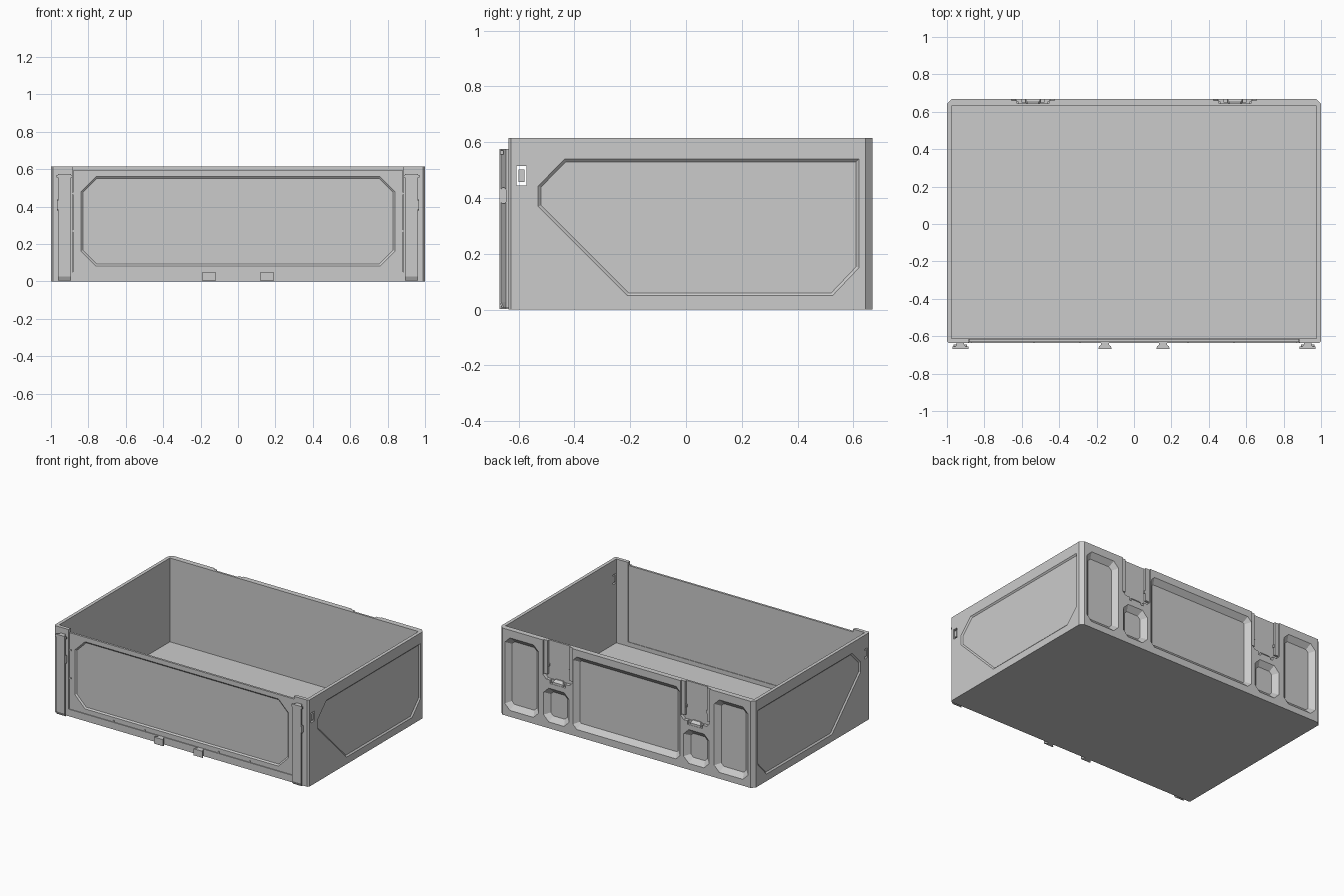
import bpy, bmesh
from mathutils import Vector

if "Cube" in bpy.data.objects:
    bpy.data.objects.remove(bpy.data.objects["Cube"])

H = 0.615            # overall height
FRONT, BACK = -0.637, 0.669


def loft(name, rings):
    """Closed solid through rings of 3D points (equal counts)."""
    bm = bmesh.new()
    vs = [[bm.verts.new(p) for p in r] for r in rings]
    n = len(rings[0])
    for a, b in zip(vs, vs[1:]):
        for i in range(n):
            j = (i + 1) % n
            bm.faces.new((a[i], a[j], b[j], b[i]))
    bm.faces.new(vs[0])
    bm.faces.new(vs[-1][::-1])
    bmesh.ops.recalc_face_normals(bm, faces=bm.faces)
    me = bpy.data.meshes.new(name)
    bm.to_mesh(me)
    bm.free()
    ob = bpy.data.objects.new(name, me)
    bpy.context.collection.objects.link(ob)
    return ob


def box(name, x, y, z):
    ring = lambda h: [(x[0], y[0], h), (x[1], y[0], h), (x[1], y[1], h), (x[0], y[1], h)]
    return loft(name, [ring(z[0]), ring(z[1])])


def cut(target, cutter):
    cutter.hide_render = True
    m = target.modifiers.new("cut", 'BOOLEAN')
    m.operation, m.solver, m.object = 'DIFFERENCE', 'EXACT', cutter
    bpy.context.view_layer.objects.active = target
    bpy.ops.object.modifier_apply(modifier=m.name)
    bpy.data.objects.remove(cutter)


def chamfered(a0, a1, b0, b1, c):
    """Octagon outline, counter-clockwise."""
    return [(a0 + c, b0), (a1 - c, b0), (a1, b0 + c), (a1, b1 - c),
            (a1 - c, b1), (a0 + c, b1), (a0, b1 - c), (a0, b0 + c)]


def inset(pts, d):
    """Move every edge of a convex counter-clockwise outline inwards by d."""
    out = []
    for i in range(len(pts)):
        p, q, r = Vector(pts[i - 1]), Vector(pts[i]), Vector(pts[(i + 1) % len(pts)])
        u, v = (q - p).normalized(), (r - q).normalized()
        n1, n2 = Vector((-u.y, u.x)), Vector((-v.y, v.x))
        out.append(tuple(q + (n1 + n2) * (d / (1 + n1.dot(n2)))))
    return out


def pocket(pts, taper, surface, depth, axis):
    """Tapered cutter; depth is signed along axis, pointing into the part."""
    put = (lambda p, t: (p[0], t, p[1])) if axis == 'y' else (lambda p, t: (t, p[0], p[1]))
    levels = [(pts, surface - depth), (pts, surface), (inset(pts, taper), surface + depth)]
    return loft("cutter", [[put(p, t) for p in ps] for ps, t in levels])


# Box body with chamfered vertical corners
outline = [(-0.99, FRONT), (0.99, FRONT), (1, FRONT + 0.01), (1, 0.644),
           (0.975, BACK), (-0.975, BACK), (-1, 0.644), (-1, FRONT + 0.01)]
body = loft("box_body", [[(x, y, 0) for x, y in outline], [(x, y, H) for x, y in outline]])
cut(body, box("cutter", (-0.976, 0.976), (-0.612, 0.63), (0.02, 0.8)))
cut(body, box("cutter", (-0.885, 0.885), (-0.8, -0.6), (0.05, 0.8)))

# Side panels and latch slots
side = [(-0.21, 0.05), (0.525, 0.05), (0.62, 0.15), (0.62, 0.54),
        (-0.435, 0.54), (-0.53, 0.443), (-0.53, 0.37)]
for s in (-1, 1):
    cut(body, pocket(side, 0.01, s, -0.009 * s, 'x'))
    cut(body, box("cutter", (s * 0.95, s * 1.05), (-0.607, -0.572), (0.445, 0.515)))
    box("side_latch_tab", (s * 0.978, s * 0.997), (-0.600, -0.579), (0.457, 0.503))

# Pockets in the back wall
back_pockets = [chamfered(-0.42, 0.42, 0.05, 0.565, 0.03)]
for s in (-1, 1):
    for a, b, top in ((0.69, 0.955, 0.56), (0.45, 0.65, 0.285)):
        back_pockets.append(chamfered(min(s * a, s * b), max(s * a, s * b), 0.045, top, 0.04))
for pts in back_pockets:
    cut(body, pocket(pts, 0.035, BACK, -0.031, 'y'))

# Sockets at the top of the back wall, with guide strips and a stop
for s in (-1, 1):
    cx = s * 0.54
    shape = [(cx - 0.09, 0.345), (cx + 0.09, 0.345), (cx + 0.115, 0.37),
             (cx + 0.115, 0.75), (cx - 0.115, 0.75), (cx - 0.115, 0.37)]
    cut(body, pocket(shape, 0, BACK, -0.025, 'y'))
    cut(body, box("cutter", (cx - 0.06, cx + 0.06), (0.65, 0.7), (0.32, 0.36)))
    for e in (-1, 1):
        box("socket_guide", (cx + e * 0.085, cx + e * 0.116), (0.643, 0.659), (0.375, H))
        box("socket_bump", (cx + e * 0.078, cx + e * 0.087), (0.643, 0.655), (0.43, 0.45))
    loft("socket_stop", [[(cx - w, y, z), (cx + w, y, z), (cx + w, 0.64, z), (cx - w, 0.64, z)]
                         for w, y, z in ((0.04, 0.667, 0.315), (0.04, 0.667, 0.335), (0.03, 0.652, 0.352))])

# Front panel with octagonal recess
panel = box("front_panel", (-0.883, 0.883), (-0.631, -0.616), (0.048, 0.592))
cut(panel, pocket(chamfered(-0.84, 0.84, 0.083, 0.56, 0.08), 0.01, -0.631, 0.008, 'y'))

# Small snap bumps around the front panel
for s in (-1, 1):
    for z in (0.27, 0.47):
        box("panel_bump", (s * 0.868, s * 0.884), (-0.635, -0.63), (z - 0.005, z + 0.005))
    for x in (0.29, 0.535):
        box("panel_bump", (s * x - 0.005, s * x + 0.005), (-0.635, -0.63), (0.05, 0.062))


def dovetail(name, cx, z0, z1, half, lead):
    """Upright dovetail bar on the front face with a sloped lower end."""
    def ring(z, y):
        k = half - 0.015
        return [(cx - k, FRONT + 0.005, z), (cx - k, FRONT - 0.008, z), (cx - half, y + 0.006, z),
                (cx - half, y, z), (cx + half, y, z), (cx + half, y + 0.006, z),
                (cx + k, FRONT - 0.008, z), (cx + k, FRONT + 0.005, z)]
    return loft(name, [ring(z0, -0.669 + lead * 0.5), ring(z0 + lead, -0.669), ring(z1, -0.669)])


# Front rails with top caps and detents, and the two lower clips
for s in (-1, 1):
    cx = s * 0.928
    dovetail("front_rail", cx, 0.005, 0.575, 0.035, 0.022)
    box("rail_cap", (cx - 0.042, cx + 0.042), (-0.667, -0.655), (0.556, 0.57))
    for e in (-1, 1):
        loft("rail_detent", [[(cx + e * w, y, z) for y, z in chamfered(-0.666, -0.643, 0.38, 0.437, 0.008)]
                             for w in (0.015, 0.036)])
    dovetail("lower_clip", s * 0.155, 0.003, 0.05, 0.036, 0.002)
